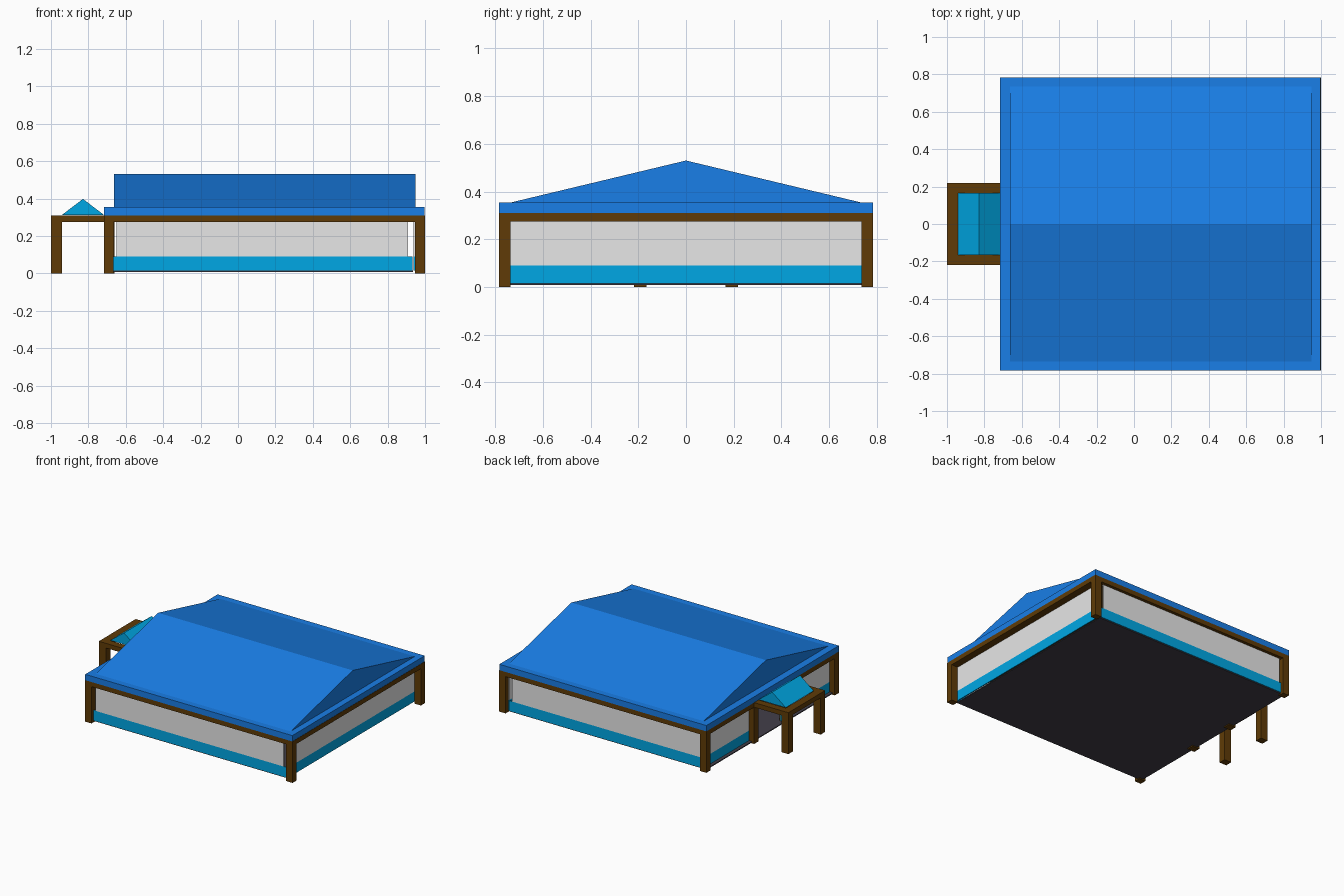
import bpy
import bmesh

if "Cube" in bpy.data.objects:
    bpy.data.objects.remove(bpy.data.objects["Cube"])


def material(name, rgb):
    m = bpy.data.materials.new(name)
    m.diffuse_color = (*rgb, 1)
    m.use_nodes = True
    m.node_tree.nodes["Principled BSDF"].inputs["Base Color"].default_value = m.diffuse_color
    return m


BLUE = material("roof blue", (0.010, 0.213, 0.81))
CYAN = material("cyan", (0.0, 0.39, 0.78))
BROWN = material("dark wood", (0.115, 0.044, 0.002))
GREY = material("wall grey", (0.80, 0.80, 0.80))
DARK = material("floor charcoal", (0.055, 0.049, 0.066))


def mesh(name, verts, faces, mat):
    me = bpy.data.meshes.new(name)
    me.from_pydata(verts, [], faces)
    me.materials.append(mat)
    bm = bmesh.new()
    bm.from_mesh(me)
    bmesh.ops.recalc_face_normals(bm, faces=bm.faces)
    bm.to_mesh(me)
    bm.free()
    ob = bpy.data.objects.new(name, me)
    bpy.context.collection.objects.link(ob)
    return ob


def box(name, x0, x1, y0, y1, z0, z1, mat):
    v = [(x, y, z) for z in (z0, z1) for x, y in ((x0, y0), (x1, y0), (x1, y1), (x0, y1))]
    f = [(3, 2, 1, 0), (4, 5, 6, 7)] + [(i, (i + 1) % 4, (i + 1) % 4 + 4, i + 4) for i in range(4)]
    return mesh(name, v, f, mat)


def mirrored_box(name, x0, x1, y0, y1, z0, z1, mat):
    # one copy on the front (-y), one on the back (+y)
    box("front_" + name, x0, x1, -y1, -y0, z0, z1, mat)
    box("back_" + name, x0, x1, y0, y1, z0, z1, mat)


def gable(name, tri, mat):
    # prism between two triangular ends: first three points, then last three
    return mesh(name, tri, [(0, 1, 2), (5, 4, 3), (0, 3, 4, 1), (1, 4, 5, 2), (2, 5, 3, 0)], mat)


# Floor
box("floor", -0.70, 0.935, -0.755, 0.755, 0.008, 0.015, DARK)

# Main posts and beam plate
mirrored_box("left_post", -0.717, -0.665, 0.735, 0.783, 0, 0.275, BROWN)
mirrored_box("right_post", 0.946, 1.0, 0.735, 0.783, 0, 0.275, BROWN)
box("beam_plate", -0.717, 1.0, -0.783, 0.783, 0.275, 0.31, BROWN)

# Thin grey upper walls and cyan lower walls; the left side has a doorway
mirrored_box("wall", -0.65, 0.91, 0.752, 0.76, 0.09, 0.275, GREY)
box("right_wall", 0.938, 0.946, -0.75, 0.75, 0.09, 0.275, GREY)
mirrored_box("left_wall", -0.675, -0.667, 0.165, 0.75, 0.09, 0.275, GREY)
mirrored_box("base_wall", -0.675, 0.933, 0.752, 0.76, 0.015, 0.09, CYAN)
box("right_base_wall", 0.938, 0.946, -0.75, 0.75, 0.015, 0.09, CYAN)
mirrored_box("left_base_wall", -0.675, -0.667, 0.165, 0.75, 0.015, 0.09, CYAN)

# Main roof: flat slab and gabled top
box("roof_slab", -0.717, 0.998, -0.783, 0.783, 0.31, 0.354, BLUE)
a, b, w, z, r = -0.662, 0.95, 0.735, 0.354, 0.53
gable("main_roof", [(a, w, z), (a, -w, z), (a, 0, r), (b, w, z), (b, -w, z), (b, 0, r)], BLUE)

# Porch posts and frame
for n, x in (("outer", -1.0), ("inner", -0.717)):
    mirrored_box(n + "_porch_post", x, x + 0.058, 0.165, 0.218, 0, 0.275, BROWN)
mirrored_box("porch_beam", -1.0, -0.717, 0.165, 0.218, 0.275, 0.31, BROWN)
box("outer_porch_beam", -1.0, -0.942, -0.165, 0.165, 0.275, 0.31, BROWN)

# Porch roof, ridge running front to back
w, z, r = 0.165, 0.312, 0.398
gable("porch_roof", [(-0.942, -w, z), (-0.716, -w, z), (-0.829, -w, r),
                     (-0.942, w, z), (-0.716, w, z), (-0.829, w, r)], CYAN)
